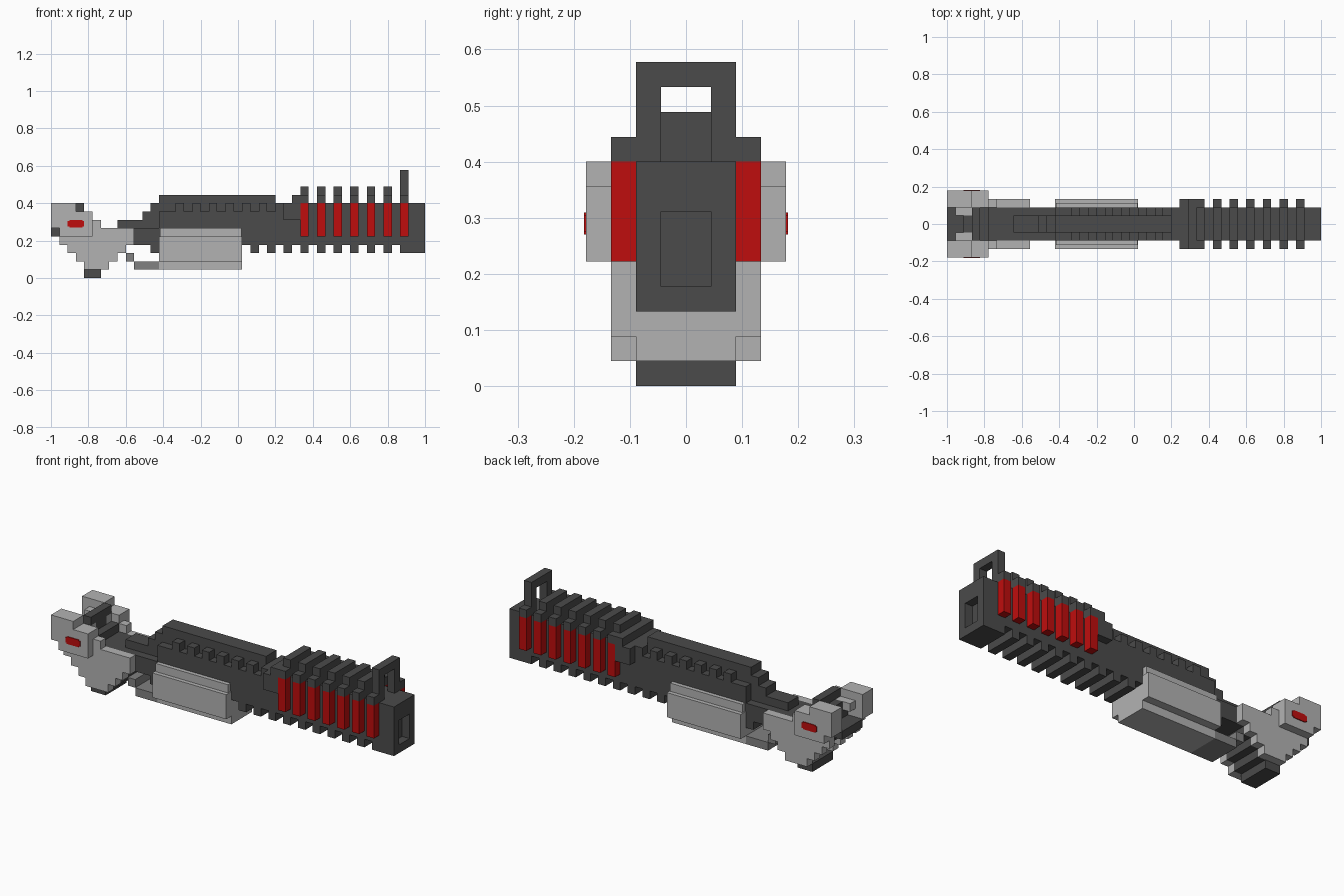
import bpy
import bmesh

cube = bpy.data.objects.get("Cube")
if cube:
    bpy.data.objects.remove(cube, do_unlink=True)

U = 2 / 45  # one block


def material(name, color):
    m = bpy.data.materials.new(name)
    m.use_nodes = True
    m.diffuse_color = (*color, 1)
    m.node_tree.nodes["Principled BSDF"].inputs["Base Color"].default_value = (*color, 1)
    return m


DARK = material("dark grey", (0.07, 0.07, 0.07))
LIGHT = material("light grey", (0.45, 0.45, 0.45))
MID = material("mid grey", (0.22, 0.22, 0.22))
RED = material("red", (0.52, 0.004, 0.004))


def blocks(name, mat, boxes, mirror=False):
    """One object from boxes (x0, x1, y0, y1, z0, z1) counted in blocks."""
    bm = bmesh.new()
    for x0, x1, y0, y1, z0, z1 in boxes:
        sides = [(y0, y1), (-y1, -y0)] if mirror else [(y0, y1)]
        for a, b in sides:
            verts = bmesh.ops.create_cube(bm, size=1)["verts"]
            for v in verts:
                v.co.x = (x1 if v.co.x > 0 else x0) * U - 1
                v.co.y = (b if v.co.y > 0 else a) * U
                v.co.z = (z1 if v.co.z > 0 else z0) * U
    mesh = bpy.data.meshes.new(name)
    bm.to_mesh(mesh)
    bm.free()
    mesh.materials.append(mat)
    obj = bpy.data.objects.new(name, mesh)
    bpy.context.collection.objects.link(obj)
    return obj


def centred(x0, x1, half, z0, z1):
    return (x0, x1, -half, half, z0, z1)


# Main body and stepped neck
blocks("body", DARK, [centred(10, 13, 2, 4, 6), centred(13, 27, 2, 4, 8),
                      centred(27, 44, 2, 4, 9), centred(42, 44, 2, 3, 4)])
blocks("neck_steps", DARK, [centred(8, 11, 1, 6, 7), centred(11, 12, 1, 6, 8),
                            centred(12, 13, 1, 6, 9)])

# Top rail with a row of teeth on each side
blocks("rail", DARK, [centred(13, 27, 1, 8, 10)])
blocks("rail_teeth", DARK, [(i, i + 1, 1, 2, 8, 9) for i in range(15, 27, 2)], True)

# End cap with a square recess
blocks("end_cap", DARK, [centred(44, 45, 2, 3, 4), centred(44, 45, 2, 7, 9),
                         (44, 45, 1, 2, 4, 7), (44, 45, -2, -1, 4, 7)])

# Cooling fins above, red bars at the sides, ribs below
fins = range(30, 43, 2)
blocks("fin_shoulders", DARK, [(i, i + 1, 2, 3, 9, 10) for i in fins], True)
blocks("fin_tops", DARK, [centred(i, i + 1, 2, 9, 11) for i in fins if i < 42])
blocks("side_bars", RED, [(i, i + 1, 2, 3, 5, 9) for i in fins], True)
blocks("lower_ribs", DARK, [centred(12, 13, 2, 3, 4)]
       + [centred(i, i + 1, 2, 3, 4) for i in range(24, 42, 2)])
blocks("fin_collar", DARK, [centred(28, 30, 3, 7, 9), centred(29, 30, 3, 9, 10)])

# Rear sight loop
blocks("sight_posts", DARK, [(42, 43, 1, 2, 9, 12)], True)
blocks("sight_bridge", DARK, [centred(42, 43, 2, 12, 13)])

# Lower housing
blocks("housing", LIGHT, [centred(13, 23, 3, 2, 5), centred(13.1, 22.9, 2.5, 5, 6),
                          centred(13, 23, 2, 1, 2)])
blocks("housing_arm", MID, [centred(10, 13, 2, 1, 2), centred(9, 10, 2, 2, 3)])

# Head: stepped side plates around a dark core
rows = {1: (4, 7), 2: (3, 8), 3: (2, 9), 4: (1, 10), 5: (1, 10), 6: (1, 6)}
blocks("head_plates", LIGHT, [(a, b, 2, 3, z, z + 1) for z, (a, b) in rows.items()], True)
blocks("head_core", DARK, [centred(a + 1, b, 2, z, z + 1) for z, (a, b) in rows.items() if z < 6]
       + [centred(4, 6, 2, 0, 1), centred(2, 5, 2, 6, 7), centred(2, 4, 1, 7, 8),
          centred(3, 4, 2, 8, 9), centred(0, 2, 2, 5, 6)])

# Cheeks and brows, with a red eye plate on each side
blocks("cheeks", LIGHT, [(1, 5, 3, 4, 5, 8), (1, 5, 2, 3, 7, 8), (0, 1, 2, 4, 6, 9),
                         (1, 3, 2, 4, 8, 9), (1, 4, 1, 2, 7, 8)], True)
blocks("eyes", RED, [(2, 4, 4, 4.1, 6.2, 6.85), (2.2, 3.8, 4, 4.1, 6.08, 6.97)], True)
